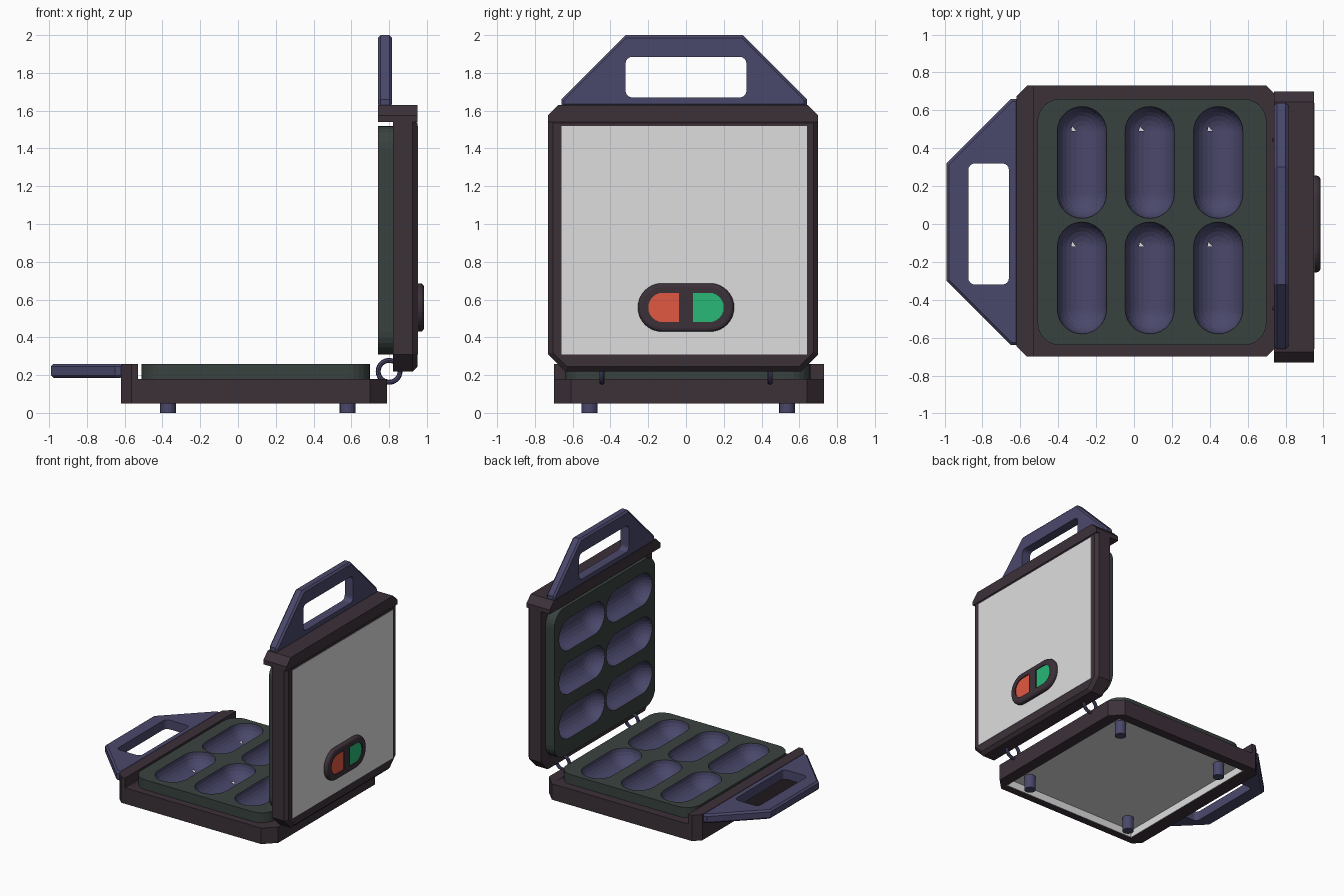
import bpy, bmesh, math
from mathutils import Matrix, Vector

if "Cube" in bpy.data.objects:
    bpy.data.objects.remove(bpy.data.objects["Cube"])


def material(name, rgb):
    m = bpy.data.materials.new(name)
    lin = [((c / 255 + 0.055) / 1.055) ** 2.4 if c > 10 else c / 255 / 12.92 for c in rgb]
    m.diffuse_color = (*lin, 1)
    m.use_nodes = True
    m.node_tree.nodes["Principled BSDF"].inputs["Base Color"].default_value = m.diffuse_color
    return m


HOUSING = material("dark housing", (60, 49, 57))
BLUE = material("slate blue", (74, 72, 107))
PLATE = material("dark green grey", (57, 66, 63))
PANEL = material("light panel", (222, 222, 222))
RED = material("red button", (226, 88, 66))
GREEN = material("green button", (40, 184, 118))


def outline(pts, cuts=0, seg=6):
    """Closed polygon with each corner rounded (seg=1 gives a chamfer)."""
    pts = [Vector(p) for p in pts]
    n = len(pts)
    if not isinstance(cuts, (list, tuple)):
        cuts = [cuts] * n
    out = []
    for i, p in enumerate(pts):
        c = cuts[i]
        if c == 0:
            new = [p]
        else:
            a = (pts[i - 1] - p).normalized() * c
            b = (pts[(i + 1) % n] - p).normalized() * c
            new = []
            for k in range(seg + 1):
                t = math.pi / 2 * k / seg
                new.append(p + a + b - b * math.cos(t) - a * math.sin(t))
        for q in new:
            if not out or (q - out[-1]).length > 1e-5:
                out.append(q)
    if (out[0] - out[-1]).length < 1e-5:
        out.pop()
    return out


def rect(x0, x1, y0, y1, cuts=0, seg=6):
    return outline([(x0, y0), (x1, y0), (x1, y1), (x0, y1)], cuts, seg)


def finish(bm, name, mat, matrix):
    bm.transform(matrix)
    me = bpy.data.meshes.new(name)
    bm.to_mesh(me)
    bm.free()
    me.materials.append(mat)
    ob = bpy.data.objects.new(name, me)
    bpy.context.collection.objects.link(ob)
    return ob


def slab(name, loops, z0, z1, mat, matrix, bevel=0, bevel_z=(), seg=1):
    """Extrude an outline (first loop) with holes (other loops)."""
    bm = bmesh.new()
    for loop in loops:
        vs = [bm.verts.new((p.x, p.y, z0)) for p in loop]
        for i in range(len(vs)):
            bm.edges.new((vs[i - 1], vs[i]))
    bmesh.ops.triangle_fill(bm, edges=bm.edges[:], use_beauty=True)
    ext = bmesh.ops.extrude_face_region(bm, geom=bm.faces[:], use_keep_orig=True)
    bmesh.ops.translate(bm, vec=(0, 0, z1 - z0),
                        verts=[g for g in ext["geom"] if isinstance(g, bmesh.types.BMVert)])
    bmesh.ops.recalc_face_normals(bm, faces=bm.faces[:])
    if bevel:
        outer = {(round(p.x, 4), round(p.y, 4)) for p in loops[0]}
        edges = [e for e in bm.edges
                 if len(e.link_faces) == 2 and e.calc_face_angle() > 1
                 and any(all(abs(v.co.z - z) < 1e-4 for v in e.verts) for z in bevel_z)
                 and all((round(v.co.x, 4), round(v.co.y, 4)) in outer for v in e.verts)]
        bmesh.ops.bevel(bm, geom=edges, offset=bevel, segments=seg, affect='EDGES', profile=0.5)
    return finish(bm, name, mat, matrix)


def well(name, cx, cy, matrix, r=0.13, half=0.295, top=0.26, depth=0.12, rings=7):
    """Half-capsule bowl open at the top."""
    bm = bmesh.new()
    prev = None
    for i in range(rings + 1):
        a = math.pi / 2 * i / rings
        rr = max(r * math.cos(a), 0.004)
        h = half - r + rr
        loop = rect(cx - rr, cx + rr, cy - h, cy + h, rr * 0.9999, 7)
        vs = [bm.verts.new((p.x, p.y, top - depth * math.sin(a))) for p in loop]
        if prev:
            for k in range(len(vs)):
                bm.faces.new((prev[k], prev[k - 1], vs[k - 1], vs[k]))
        prev = vs
    bm.faces.new(prev)
    bmesh.ops.recalc_face_normals(bm, faces=bm.faces[:])
    if sum(f.normal.z for f in bm.faces) < 0:
        bmesh.ops.reverse_faces(bm, faces=bm.faces[:])
    return finish(bm, name, BLUE, matrix)


WELLS = [(x, y) for x in (-0.275, 0.083, 0.445) for y in (-0.285, 0.325)]
BASE = Matrix.Identity(4)
# the lid is the base turned upright about the hinge
LID = Matrix(((0, 0, -1, 1.0), (0, -1, 0, 0), (-1, 0, 0, 1.01), (0, 0, 0, 1)))
INNER = (-0.51, 0.70, -0.64, 0.66)

for half, M in (("base", BASE), ("lid", LID)):
    # housing frame, ledge and deck under the plate
    body = rect(-0.55, 0.79, -0.70, 0.73, [0, 0.09, 0.09, 0], 1)
    slab(half + "_housing", [body, rect(*INNER)], 0.05, 0.18, HOUSING, M,
         0.025 if half == "lid" else 0, (0.05,))
    slab(half + "_ledge", [rect(-0.62, -0.53, -0.70, 0.73, [0.055, 0, 0, 0.055], 1)],
         0.05, 0.26, HOUSING, M)
    slab(half + "_deck", [rect(*INNER), rect(-0.49, 0.68, -0.62, 0.64, 0.12)],
         0.12, 0.179, HOUSING, M)
    # cooking plate with wells
    holes = [rect(x - 0.13, x + 0.13, y - 0.295, y + 0.295, 0.13 * 0.9999, 7) for x, y in WELLS]
    slab(half + "_cooking_plate", [rect(*INNER, 0.12)] + holes, 0.175, 0.26, PLATE, M)
    for i, (x, y) in enumerate(WELLS):
        well(f"{half}_well_{i + 1}", x, y, M)
    # handle with grip opening
    grip = outline([(-0.61, -0.64), (-0.61, 0.66), (-0.65, 0.66), (-0.99, 0.32),
                    (-0.99, -0.30), (-0.65, -0.64)])
    slab(half + "_handle", [grip, rect(-0.875, -0.66, -0.32, 0.32, 0.035, 4)],
         0.185, 0.26, BLUE, M, 0.014, (0.185, 0.26))

# recessed panel and its walls under the base
slab("base_panel", [rect(*INNER)], 0.11, 0.118, PANEL, BASE)
slab("base_panel_wall", [rect(*INNER), rect(-0.505, 0.695, -0.635, 0.655)],
     0.051, 0.115, PANEL, BASE)
# flush panel on the lid
slab("lid_panel", [rect(*INNER)], 0.047, 0.07, PANEL, LID)

# feet
for i, (x, y) in enumerate((x, y) for x in (-0.37, 0.58) for y in (-0.51, 0.535)):
    slab(f"foot_{i + 1}", [rect(x - 0.042, x + 0.042, y - 0.042, y + 0.042, 0.0419, 4)],
         0, 0.112, BLUE, BASE)

# switch surround with two half-round buttons
cx = 0.452
d_pos = rect(cx - 0.078, cx + 0.078, 0.037, 0.20, [0, 0, 0.0779, 0.0779])
d_neg = rect(cx - 0.078, cx + 0.078, -0.20, -0.037, [0.0779, 0.0779, 0, 0])
slab("switch_surround", [rect(cx - 0.128, cx + 0.128, -0.255, 0.255, 0.1279, 8), d_pos, d_neg],
     0.015, 0.05, HOUSING, LID, 0.02, (0.015,), 3)
slab("red_button", [d_pos], 0.022, 0.05, RED, LID)
slab("green_button", [d_neg], 0.022, 0.05, GREEN, LID)

# hinge rings
for i, y in enumerate((-0.445, 0.445)):
    bpy.ops.mesh.primitive_torus_add(location=(0.80, y, 0.22), rotation=(math.pi / 2, 0, 0),
                                     major_radius=0.058, minor_radius=0.013,
                                     major_segments=24, minor_segments=8)
    ring = bpy.context.object
    ring.name = f"hinge_ring_{i + 1}"
    ring.data.materials.append(BLUE)
    bpy.ops.object.shade_smooth_by_angle()
